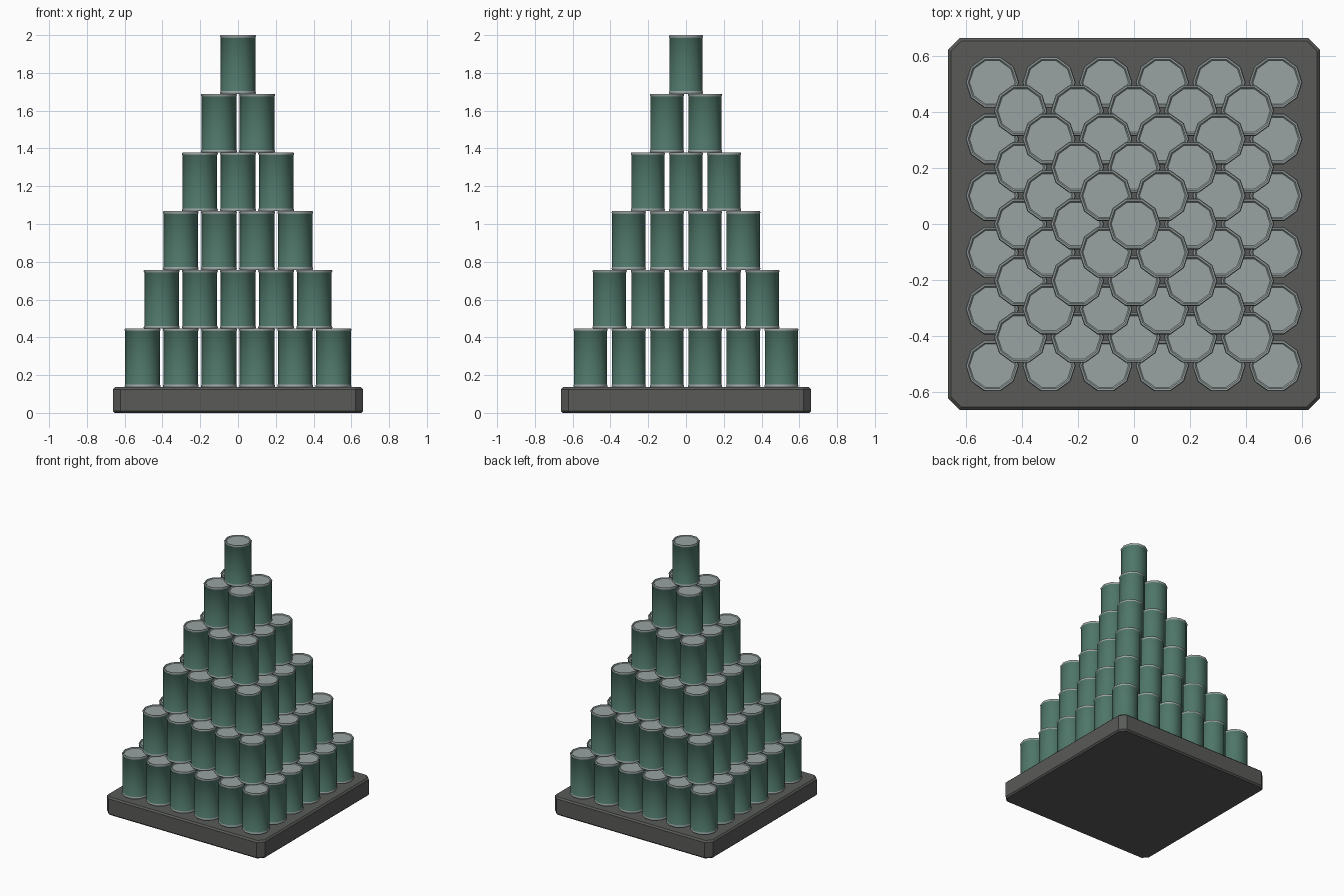
import bpy, bmesh, math

if "Cube" in bpy.data.objects:
    bpy.data.objects.remove(bpy.data.objects["Cube"], do_unlink=True)

TIERS = 6
SPACING = 0.202
BASE_TOP = 0.136
CAN_HEIGHT = (2.0 - BASE_TOP) / TIERS
RADIUS = 0.095


def material(name, colour):
    mat = bpy.data.materials.new(name)
    mat.use_nodes = True
    mat.diffuse_color = (*colour, 1)
    bsdf = mat.node_tree.nodes["Principled BSDF"]
    bsdf.inputs["Base Color"].default_value = (*colour, 1)
    bsdf.inputs["Roughness"].default_value = 0.6
    return mat


green = material("can green", (0.077, 0.18, 0.14))
silver = material("can silver", (0.32, 0.37, 0.365))
grey = material("base grey", (0.1, 0.104, 0.097))


def add_object(name, mesh, location=(0, 0, 0)):
    obj = bpy.data.objects.new(name, mesh)
    obj.location = location
    bpy.context.collection.objects.link(obj)
    return obj


def make_base():
    # Square slab: cut the four upright corners, then soften the rims
    half = 0.663
    bm = bmesh.new()
    bmesh.ops.create_cube(bm, size=1)
    bmesh.ops.scale(bm, vec=(2 * half, 2 * half, BASE_TOP), verts=bm.verts)
    bmesh.ops.translate(bm, vec=(0, 0, BASE_TOP / 2), verts=bm.verts)
    upright = [e for e in bm.edges if abs(e.verts[0].co.z - e.verts[1].co.z) > 0.1]
    bmesh.ops.bevel(bm, geom=upright, offset=0.042, segments=1, affect='EDGES')
    rims = [e for e in bm.edges if abs(e.verts[0].co.z - e.verts[1].co.z) < 0.01]
    bmesh.ops.bevel(bm, geom=rims, offset=0.011, segments=1, affect='EDGES')
    mesh = bpy.data.meshes.new("base_slab")
    bm.to_mesh(mesh)
    bm.free()
    mesh.materials.append(grey)
    return mesh


def make_can():
    # Half profile turned round the upright axis: dished ends, rolled rims
    rim, body, h = RADIUS, RADIUS - 0.003, CAN_HEIGHT
    lower = [(0, 0.006), (rim - 0.014, 0.006), (rim - 0.009, 0),
             (rim - 0.003, 0), (rim, 0.004), (rim, 0.009), (body, 0.014)]
    profile = lower + [(r, h - z) for r, z in reversed(lower)]
    bm = bmesh.new()
    verts = [bm.verts.new((r, 0, z)) for r, z in profile]
    edges = [bm.edges.new(pair) for pair in zip(verts, verts[1:])]
    bmesh.ops.spin(bm, geom=verts + edges, cent=(0, 0, 0), axis=(0, 0, 1),
                   angle=math.tau, steps=10)
    bmesh.ops.remove_doubles(bm, verts=bm.verts, dist=0.0005)
    bmesh.ops.recalc_face_normals(bm, faces=bm.faces)
    # Tall side faces are the painted wrap, all the rest is bare metal
    for face in bm.faces:
        heights = [v.co.z for v in face.verts]
        face.material_index = 0 if max(heights) - min(heights) > 0.1 else 1
    mesh = bpy.data.meshes.new("can")
    bm.to_mesh(mesh)
    bm.free()
    mesh.materials.append(green)
    mesh.materials.append(silver)
    return mesh


add_object("base", make_base())

# Smooth the can once; every can shares its mesh
can_mesh = make_can()
first = add_object("smoothing_can", can_mesh)
bpy.ops.object.select_all(action='DESELECT')
first.select_set(True)
bpy.context.view_layer.objects.active = first
bpy.ops.object.shade_smooth_by_angle(angle=math.radians(50))
bpy.data.objects.remove(first, do_unlink=True)

# Square tiers, each one can narrower than the tier below
for tier in range(TIERS):
    count = TIERS - tier
    offset = (count - 1) / 2
    for row in range(count):
        for col in range(count):
            add_object(f"can_tier{tier + 1}_row{row + 1}_{col + 1}", can_mesh,
                       ((col - offset) * SPACING, (row - offset) * SPACING,
                        BASE_TOP + tier * CAN_HEIGHT))
